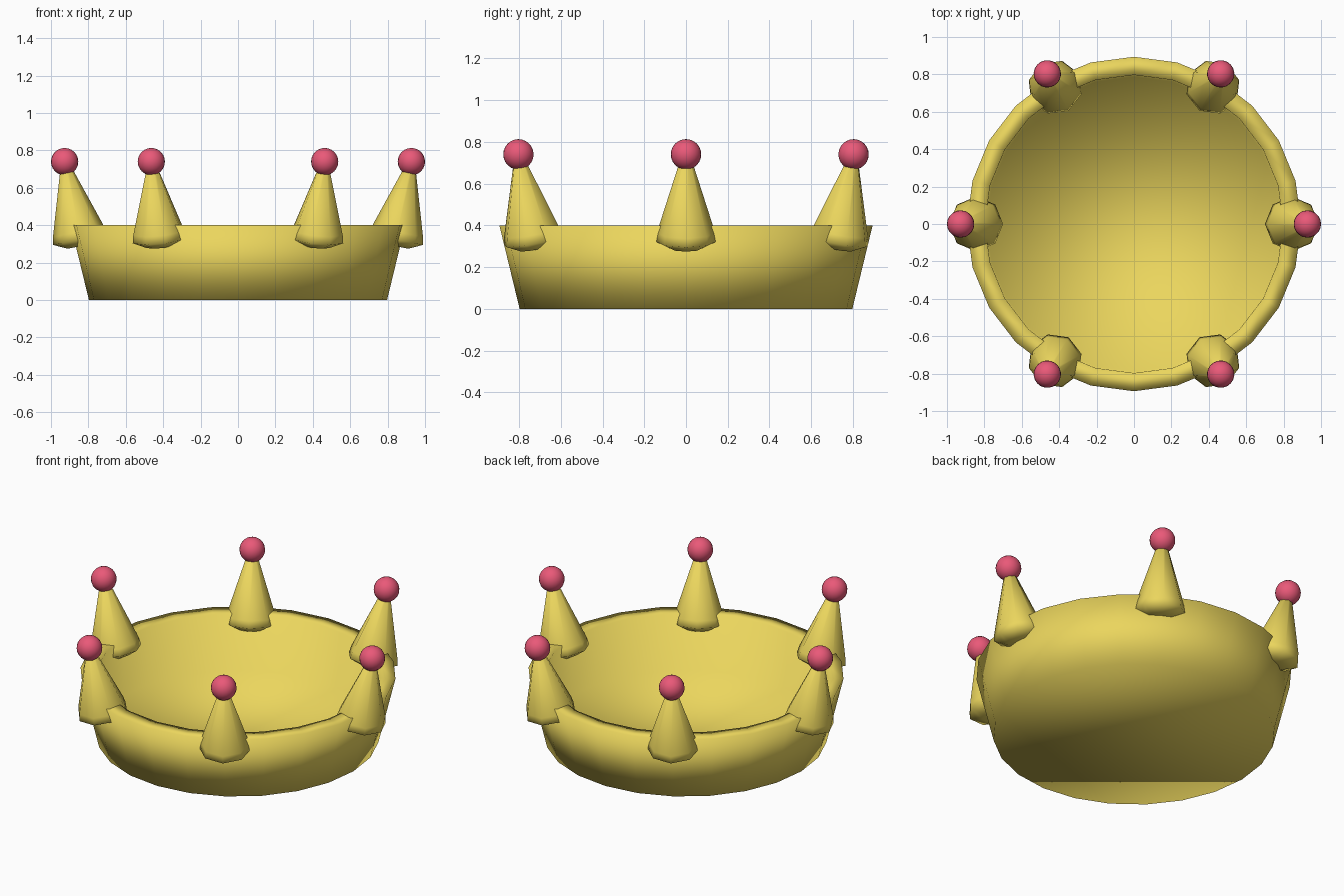
import bpy, bmesh, math
from mathutils import Matrix, Vector

if "Cube" in bpy.data.objects:
    bpy.data.objects.remove(bpy.data.objects["Cube"])


def material(name, color):
    m = bpy.data.materials.new(name)
    m.diffuse_color = (*color, 1)
    m.use_nodes = True
    m.node_tree.nodes["Principled BSDF"].inputs["Base Color"].default_value = m.diffuse_color
    return m


gold = material("gold", (0.83, 0.67, 0.11))
pink = material("pink", (0.82, 0.10, 0.19))


def add_object(name, bm, mat, matrix=Matrix()):
    bmesh.ops.recalc_face_normals(bm, faces=bm.faces)
    for f in bm.faces:
        f.smooth = True
    mesh = bpy.data.meshes.new(name)
    bm.to_mesh(mesh)
    bm.free()
    mesh.materials.append(mat)
    ob = bpy.data.objects.new(name, mesh)
    ob.matrix_world = matrix
    bpy.context.collection.objects.link(ob)
    return ob


def lathe(profile, sides):
    """Closed solid from (radius, height) rings, capped at both ends."""
    bm = bmesh.new()
    rings = []
    for r, z in profile:
        rings.append([bm.verts.new((r * math.cos(2 * math.pi * i / sides),
                                    r * math.sin(2 * math.pi * i / sides), z))
                      for i in range(sides)])
    for a, b in zip(rings, rings[1:]):
        for i in range(sides):
            j = (i + 1) % sides
            bm.faces.new((a[i], a[j], b[j], b[i]))
    bm.faces.new(rings[0])
    bm.faces.new(rings[-1])
    return bm


# flared band with a thick rim and closed floor
band = lathe([(0.797, 0), (0.894, 0.4), (0.797, 0.4), (0.787, 0.05)], 24)
add_object("band", band, gold)

# six outward-leaning spikes, each topped with a ball
TILT = math.radians(11.3)
BALL = Vector((0.927, 0, 0.740))
axis = Vector((math.sin(TILT), 0, math.cos(TILT)))
base = BALL - axis * 0.383
spike_profile = [(0.075, -0.077), (0.147, -0.042), (0.14, 0), (0.02, 0.38)]

for k in range(6):
    turn = Matrix.Rotation(k * math.pi / 3, 4, 'Z')
    lean = Matrix.Translation(base) @ Matrix.Rotation(TILT, 4, 'Y')
    add_object(f"spike_{k + 1}", lathe(spike_profile, 8), gold, turn @ lean)

    bm = bmesh.new()
    bmesh.ops.create_uvsphere(bm, u_segments=20, v_segments=12, radius=0.073)
    add_object(f"ball_{k + 1}", bm, pink, turn @ Matrix.Translation(BALL))
